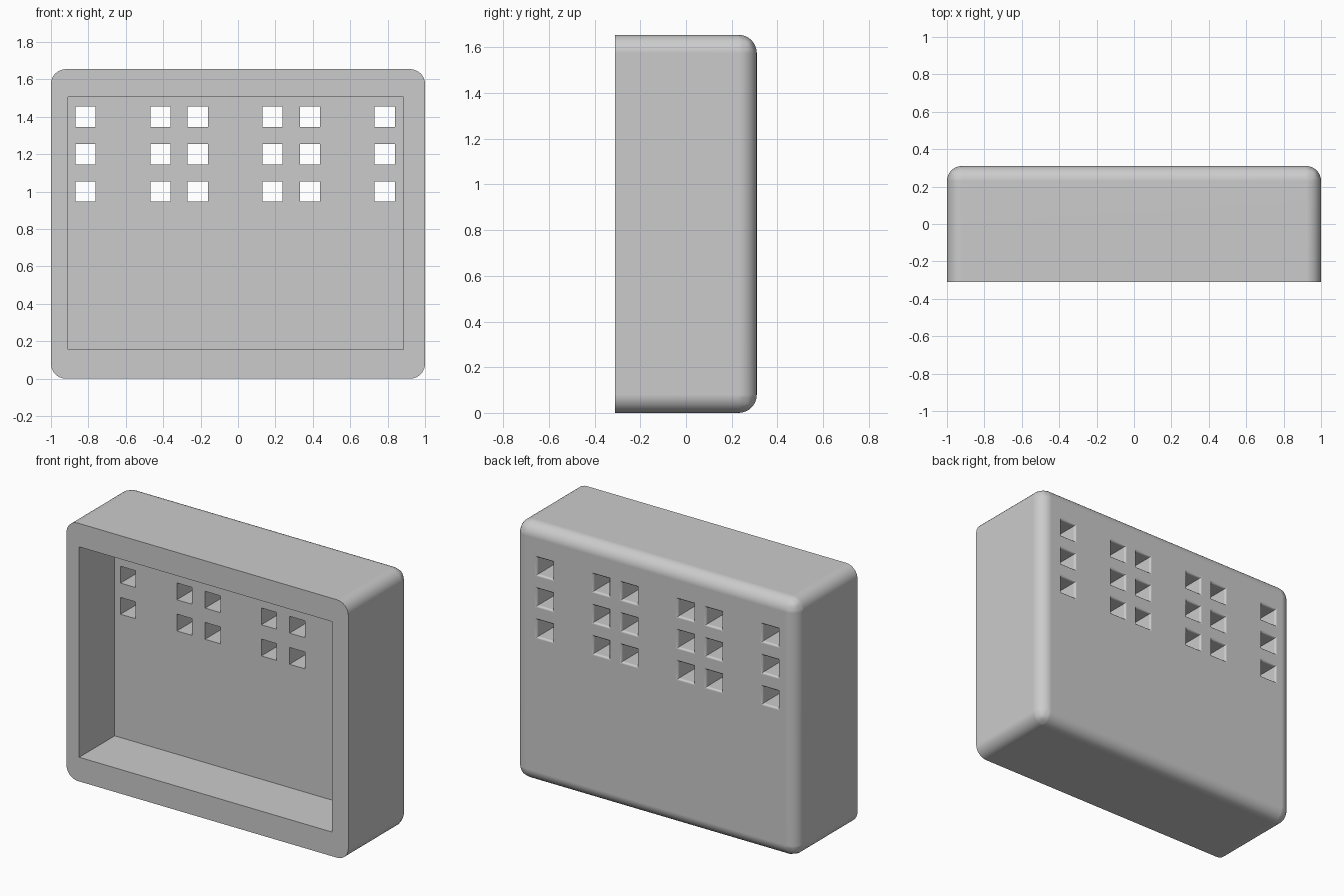
import bpy, bmesh, math

cube = bpy.data.objects.get("Cube")
if cube:
    bpy.data.objects.remove(cube, do_unlink=True)

HALF_W, HALF_D, HEIGHT = 1.0, 0.31, 1.655
CORNER = 0.08          # outer edge radius
HOLE = 0.054           # half width of a vent hole
FLARE = 0.014          # rounding where the holes meet the back

grey = bpy.data.materials.new("plain grey")
grey.use_nodes = True
colour = (0.6, 0.6, 0.6, 1)
grey.diffuse_color = colour
grey.node_tree.nodes["Principled BSDF"].inputs["Base Color"].default_value = colour


def add_object(name, bm):
    bmesh.ops.recalc_face_normals(bm, faces=bm.faces[:])
    mesh = bpy.data.meshes.new(name)
    bm.to_mesh(mesh)
    bm.free()
    mesh.materials.append(grey)
    obj = bpy.data.objects.new(name, mesh)
    bpy.context.collection.objects.link(obj)
    return obj


def add_tube(bm, cx, cz, sections):
    """Closed rectangular shaft along y; sections are (y, half width, half height)."""
    rings = [[bm.verts.new((cx + sx * w, y, cz + sz * h))
              for sx, sz in ((-1, -1), (1, -1), (1, 1), (-1, 1))]
             for y, w, h in sections]
    for a, b in zip(rings, rings[1:]):
        for i in range(4):
            j = (i + 1) % 4
            bm.faces.new((a[i], a[j], b[j], b[i]))
    bm.faces.new(rings[0])
    bm.faces.new(rings[-1])


def cut(target, cutter):
    mod = target.modifiers.new("cut", 'BOOLEAN')
    mod.operation = 'DIFFERENCE'
    mod.solver = 'EXACT'
    mod.object = cutter
    bpy.ops.object.modifier_apply(modifier=mod.name)
    bpy.data.objects.remove(cutter, do_unlink=True)


# Housing block: every edge rounded except the sharp front rim
bm = bmesh.new()
add_tube(bm, 0, HEIGHT / 2, [(-HALF_D, HALF_W, HEIGHT / 2), (HALF_D, HALF_W, HEIGHT / 2)])
edges = [e for e in bm.edges if any(v.co.y > 0 for v in e.verts)]
bmesh.ops.bevel(bm, geom=edges, offset=CORNER, offset_type='OFFSET',
                segments=8, profile=0.5, affect='EDGES')
housing = add_object("housing", bm)
bpy.context.view_layer.objects.active = housing
housing.select_set(True)

# Open front recess
bm = bmesh.new()
add_tube(bm, -0.0125, 0.83, [(-0.4, 0.8975, 0.675), (0.05, 0.8975, 0.675)])
cut(housing, add_object("recess_cutter", bm))

# Vent holes, flaring smoothly into the back face
flare = []
for k in range(6):
    t = math.radians(18 * k)
    size = HOLE + FLARE * (1 - math.cos(t))
    flare.append((HALF_D - FLARE * (1 - math.sin(t)), size, size))
outer = HOLE + FLARE
sections = [(0, HOLE, HOLE)] + flare[:-1] + [(HALF_D, outer, outer), (0.35, outer, outer)]
bm = bmesh.new()
for x in (-0.815, -0.415, -0.215, 0.185, 0.385, 0.785):
    for z in (1.0, 1.2, 1.4):
        add_tube(bm, x, z, sections)
cut(housing, add_object("vent_cutter", bm))

# Smooth rounded edges, crisp flat faces
bpy.ops.object.shade_smooth_by_angle(angle=math.radians(35))
weighted = housing.modifiers.new("weighted normals", 'WEIGHTED_NORMAL')
weighted.keep_sharp = True
